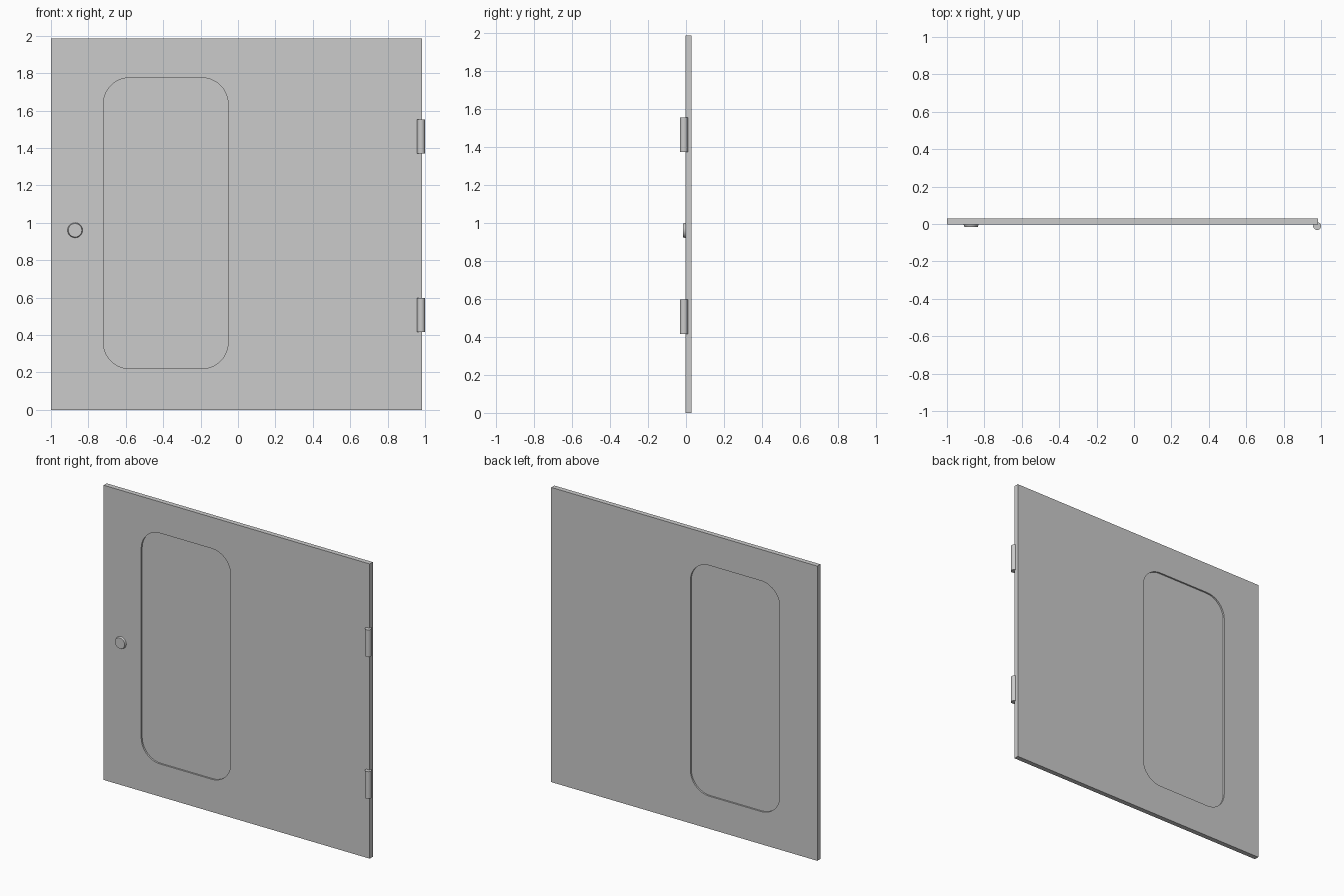
import bpy
import bmesh
import math
from mathutils import Matrix, Vector

cube = bpy.data.objects.get("Cube")
if cube:
    bpy.data.objects.remove(cube)

grey = bpy.data.materials.new("plain grey")
grey.use_nodes = True
colour = (0.6, 0.6, 0.6, 1)
grey.diffuse_color = colour
grey.node_tree.nodes["Principled BSDF"].inputs["Base Color"].default_value = colour


def add_object(name, bm):
    bmesh.ops.recalc_face_normals(bm, faces=bm.faces)
    mesh = bpy.data.meshes.new(name)
    bm.to_mesh(mesh)
    bm.free()
    mesh.materials.append(grey)
    obj = bpy.data.objects.new(name, mesh)
    bpy.context.collection.objects.link(obj)
    return obj


def plate(name, x, y, z, radius=0.0, steps=10):
    """Upright slab over the given ranges, with optional round corners."""
    bm = bmesh.new()
    bmesh.ops.create_cube(bm, size=1)
    size = Vector((x[1] - x[0], y[1] - y[0], z[1] - z[0]))
    centre = Vector((x[0] + x[1], y[0] + y[1], z[0] + z[1])) / 2
    bmesh.ops.transform(bm, verts=bm.verts,
                        matrix=Matrix.Translation(centre) @ Matrix.Diagonal(size).to_4x4())
    if radius:
        corners = [e for e in bm.edges
                   if abs(e.verts[0].co.y - e.verts[1].co.y) > size.y / 2]
        bmesh.ops.bevel(bm, geom=corners, offset=radius, segments=steps,
                        profile=0.5, affect='EDGES')
    return add_object(name, bm)


def cylinder(name, centre, r1, r2, depth, turn=0.0):
    """Smooth round bar, upright unless turned about x."""
    bm = bmesh.new()
    bmesh.ops.create_cone(bm, cap_ends=True, segments=32, radius1=r1, radius2=r2,
                          depth=depth,
                          matrix=Matrix.Translation(centre) @ Matrix.Rotation(turn, 4, 'X'))
    obj = add_object(name, bm)
    bpy.ops.object.select_all(action='DESELECT')
    obj.select_set(True)
    bpy.context.view_layer.objects.active = obj
    bpy.ops.object.shade_smooth_by_angle(angle=math.radians(35))
    return obj


# Door slab with a rounded opening
FRONT, BACK = -0.003, 0.03
door = plate("door_slab", (-1, 0.984), (FRONT, BACK), (0, 1.986))
opening_x, opening_z = (-0.72, -0.053), (0.22, 1.775)
cutter = plate("opening_cutter", opening_x, (-0.1, 0.1), opening_z, 0.14)
cutter.hide_render = True
cutter.hide_viewport = True
cut = door.modifiers.new("opening", 'BOOLEAN')
cut.operation = 'DIFFERENCE'
cut.solver = 'EXACT'
cut.object = cutter

# Window pane, set back from both faces
plate("window_pane", opening_x, (FRONT + 0.011, BACK - 0.011), opening_z, 0.14)

# Round knob, narrowing slightly to the front
cylinder("door_knob", (-0.871, -0.008, 0.96), 0.041, 0.036, 0.014, math.pi / 2)

# Hinge barrels on the left edge
for place, height in (("lower", 0.506), ("upper", 1.462)):
    cylinder(place + "_hinge", (0.979, -0.011, height), 0.021, 0.021, 0.182)
